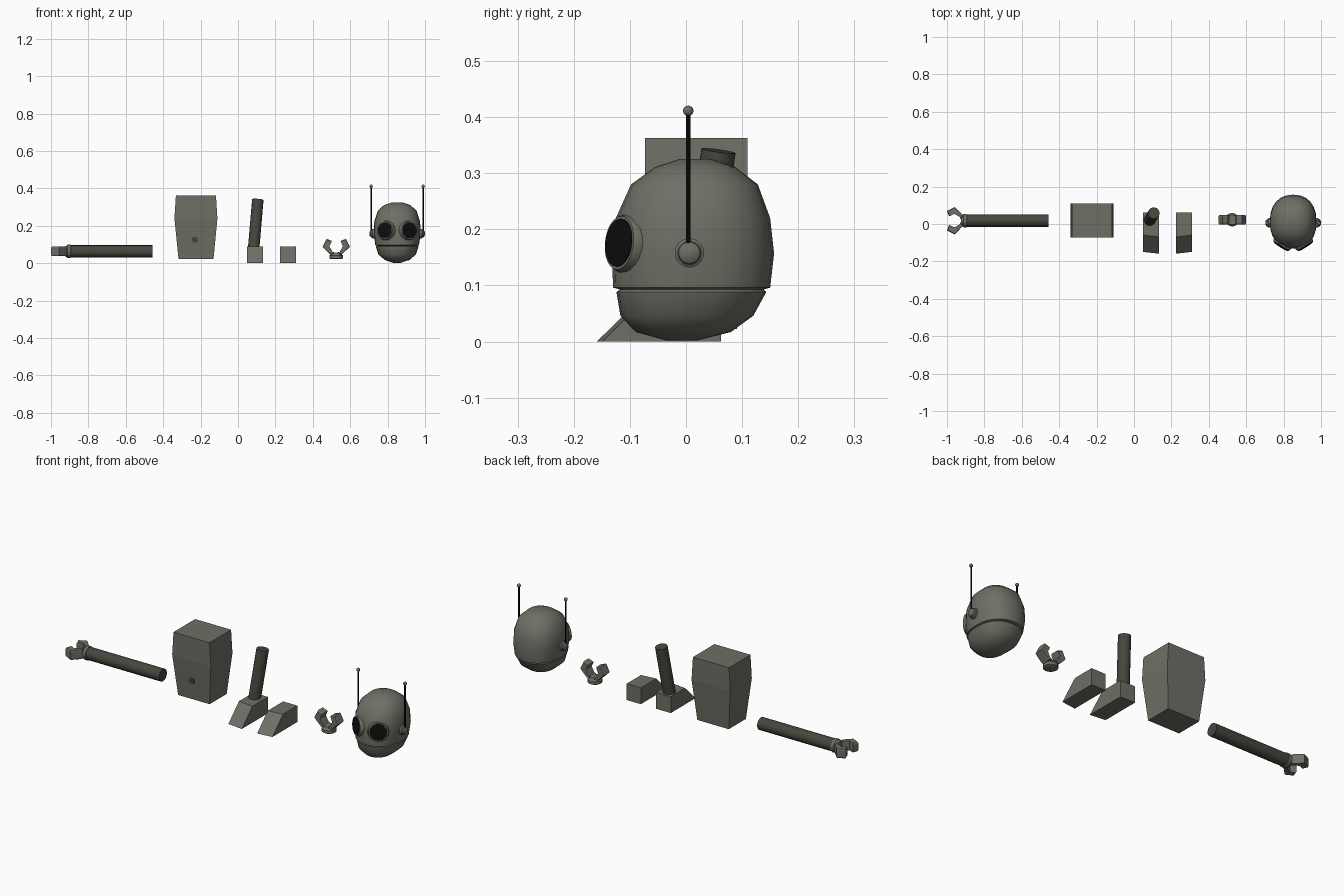
import bpy, bmesh, math
from mathutils import Vector, Matrix

if "Cube" in bpy.data.objects:
    bpy.data.objects.remove(bpy.data.objects["Cube"])


def mat(name, col):
    m = bpy.data.materials.new(name)
    m.diffuse_color = (*col, 1)
    m.use_nodes = True
    m.node_tree.nodes["Principled BSDF"].inputs["Base Color"].default_value = m.diffuse_color
    return m


GREY = mat("olive grey", (0.155, 0.16, 0.13))
DARK = mat("dark olive", (0.06, 0.062, 0.048))
BLACK = mat("black", (0.004, 0.004, 0.004))


def finish(bm, name, m, smooth=True, matrix=None):
    bmesh.ops.recalc_face_normals(bm, faces=bm.faces)
    me = bpy.data.meshes.new(name)
    if matrix:
        bm.transform(matrix)
    bm.to_mesh(me)
    bm.free()
    me.materials.append(m)
    ob = bpy.data.objects.new(name, me)
    bpy.context.collection.objects.link(ob)
    if smooth:
        bpy.ops.object.select_all(action='DESELECT')
        ob.select_set(True)
        bpy.context.view_layer.objects.active = ob
        bpy.ops.object.shade_smooth_by_angle(angle=math.radians(35))
    return ob


def loft(rings):
    """Closed skin through equal-length rings of points."""
    bm = bmesh.new()
    vs = [[bm.verts.new(p) for p in r] for r in rings]
    n = len(vs[0])
    for a, b in zip(vs, vs[1:]):
        for i in range(n):
            j = (i + 1) % n
            bm.faces.new((a[i], a[j], b[j], b[i]))
    bm.faces.new(vs[0])
    bm.faces.new(vs[-1])
    return bm


def lathe(name, profile, m, origin, axis, n=20):
    """Profile of (radius, height) turned about an axis."""
    rings = [[(r * math.cos(2 * math.pi * i / n), r * math.sin(2 * math.pi * i / n), h)
              for i in range(n)] for r, h in profile]
    q = Vector(axis).to_track_quat('Z', 'Y').to_matrix().to_4x4()
    return finish(loft(rings), name, m, True, Matrix.Translation(origin) @ q)


def rod(name, a, b, r, m, n=16):
    d = Vector(b) - Vector(a)
    return lathe(name, [(r, 0), (r, d.length)], m, a, d, n)


def rect(x0, x1, y0, y1, z):
    return [(x0, y0, z), (x1, y0, z), (x1, y1, z), (x0, y1, z)]


# Torso: box, widest at the middle
finish(loft([rect(-0.318, -0.131, -0.054, 0.091, 0.022),
             rect(-0.340, -0.110, -0.073, 0.110, 0.240),
             rect(-0.332, -0.118, -0.073, 0.110, 0.363)]), "torso", GREY, False)
# Small mark on the torso front
lathe("torso_socket", [(0.017, 0), (0.017, 0.006)], DARK, (-0.23, -0.0615, 0.125),
      (0, -1, -0.08), 8)

# Wedge feet, toes slightly skewed
for name, x0, x1, s in (("left_foot", 0.047, 0.134, 1), ("right_foot", 0.225, 0.309, -1)):
    def side(x, d):
        return [(x, -0.154 + d, 0), (x, 0.062, 0), (x, 0.062, 0.088), (x, -0.064 + d, 0.088)]
    finish(loft([side(x0, 0.005 * s), side(x1, -0.005 * s)]), name, GREY, False)

# Leg
rod("leg", (0.082, 0.018, 0.06), (0.106, 0.058, 0.34), 0.031, DARK)

# Arm
rod("arm", (-0.905, 0.018, 0.063), (-0.458, 0.018, 0.063), 0.033, DARK)


# Claw hand: collar and two bent fingers
def claw(name, M):
    o, z = M.translation, M.to_3x3() @ Vector((0, 0, 1))
    lathe(name + "_collar", [(0.029, 0), (0.036, 0.004), (0.036, 0.02), (0.030, 0.024),
                             (0.026, 0.034)], GREY, o, z)
    prof = [(0.008, 0.026), (0.030, 0.024), (0.073, 0.066), (0.052, 0.108),
            (0.023, 0.097), (0.036, 0.068), (0.018, 0.036), (0.008, 0.034)]
    for s in (-1, 1):
        def slab(t, k):
            cx, cz = 0.042, 0.064
            return [(s * (cx + (x - cx) * k), t, cz + (h - cz) * k) for x, h in prof]
        bm = loft([slab(-0.025, 0.9), slab(-0.018, 1), slab(0.018, 1), slab(0.025, 0.9)])
        finish(bm, f"{name}_finger", GREY, False, M)


claw("loose_claw", Matrix.Translation((0.525, 0.023, 0.022)))
claw("arm_claw", Matrix(((0, 0, -1, -0.892), (1, 0, 0, 0.018), (0, -1, 0, 0.063), (0, 0, 0, 1))))

# Head: stacked rounded sections (z, half width, front y, back y)
CX = 0.851
sections = [(0.002, 0.02, -0.035, 0.02), (0.017, 0.066, -0.09, 0.08), (0.046, 0.100, -0.117, 0.120),
            (0.088, 0.114, -0.124, 0.143), (0.093, 0.109, -0.118, 0.138), (0.096, 0.117, -0.130, 0.150),
            (0.157, 0.125, -0.132, 0.157), (0.220, 0.123, -0.125, 0.150), (0.280, 0.104, -0.098, 0.128),
            (0.311, 0.070, -0.055, 0.088), (0.325, 0.028, -0.012, 0.045)]


def section(z, hx, yf, yb, n=24, e=0.88):
    out = []
    for i in range(n):
        a = 2 * math.pi * i / n
        c, s = math.cos(a), math.sin(a)
        c, s = math.copysign(abs(c) ** e, c), math.copysign(abs(s) ** e, s)
        out.append((CX + hx * c, (yf + yb) / 2 + (yb - yf) / 2 * s, z))
    return out


finish(loft([section(*s) for s in sections]), "head", GREY)

for s, side in ((-1, "left"), (1, "right")):
    # Goggle eyes turned outwards
    d = Vector((s * 0.53, -0.84, 0.1)).normalized()
    c = Vector((CX + s * 0.066, -0.119, 0.176))
    lathe(side + "_eye_rim", [(0.053, -0.05), (0.053, -0.012), (0.048, 0), (0.042, 0)], GREY, c, d, 24)
    lathe(side + "_eye_lens", [(0.043, -0.005), (0.043, 0.002), (0.025, 0.004)], BLACK, c, d, 24)
    # Ear caps
    e = Vector((CX + s * 0.115, 0.006, 0.158))
    lathe(side + "_ear", [(0.026, 0), (0.026, 0.017), (0.021, 0.02), (0.019, 0.027), (0.010, 0.033)],
          GREY, e, (s, 0, 0))
    # Antennae with ball tips
    x = CX + s * 0.139
    rod(side + "_antenna", (x, 0.004, 0.165), (x, 0.004, 0.405), 0.0043, BLACK, 8)
    bm = bmesh.new()
    bmesh.ops.create_uvsphere(bm, u_segments=10, v_segments=6, radius=0.0095)
    finish(bm, side + "_antenna_ball", GREY, True, Matrix.Translation((x, 0.004, 0.411)))
